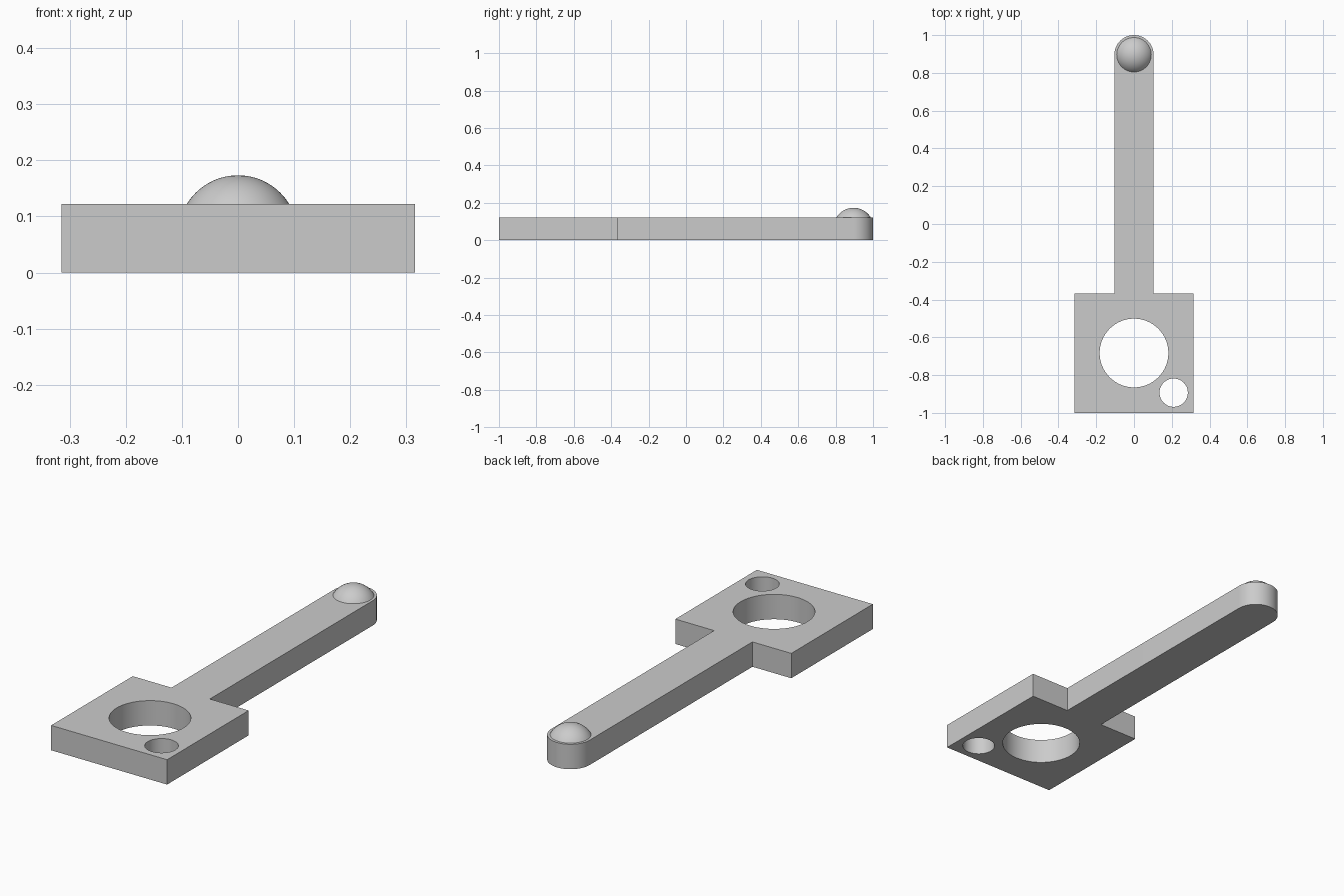
import bpy, bmesh, math

if "Cube" in bpy.data.objects:
    bpy.data.objects.remove(bpy.data.objects["Cube"])

T = 0.122          # plate thickness
END_Y = 0.896      # centre of the rounded arm end
ARM = 0.104        # arm half width

grey = bpy.data.materials.new("plain_grey")
grey.diffuse_color = (0.6, 0.6, 0.6, 1)
grey.use_nodes = True
grey.node_tree.nodes["Principled BSDF"].inputs["Base Color"].default_value = grey.diffuse_color


def finish(bm, name):
    bmesh.ops.recalc_face_normals(bm, faces=bm.faces)
    me = bpy.data.meshes.new(name)
    bm.to_mesh(me)
    bm.free()
    me.materials.append(grey)
    ob = bpy.data.objects.new(name, me)
    bpy.context.collection.objects.link(ob)
    bpy.ops.object.select_all(action='DESELECT')
    ob.select_set(True)
    bpy.context.view_layer.objects.active = ob
    bpy.ops.object.shade_smooth_by_angle(angle=math.radians(30))
    return ob


def arc(cx, cy, r, a0, a1, n):
    return [(cx + r * math.cos(a0 + (a1 - a0) * i / n),
             cy + r * math.sin(a0 + (a1 - a0) * i / n)) for i in range(n + 1)]


def circle(cx, cy, r, n=64):
    return arc(cx, cy, r, 0, 2 * math.pi, n)[:-1]


# Body: square plate and round-ended arm, with two through holes
outline = [(-0.315, -0.367), (-0.315, -1), (0.315, -1), (0.315, -0.367), (ARM, -0.367)]
outline += arc(0, END_Y, ARM, 0, math.pi, 32)
outline += [(-ARM, -0.367)]
loops = [outline, circle(0, -0.683, 0.182), circle(0.21, -0.893, 0.075, 48)]

bm = bmesh.new()
edges = []
for pts in loops:
    vs = [bm.verts.new((x, y, 0)) for x, y in pts]
    edges += [bm.edges.new((vs[i - 1], vs[i])) for i in range(len(vs))]
bmesh.ops.triangle_fill(bm, use_beauty=True, use_dissolve=False, edges=edges, normal=(0, 0, 1))
ext = bmesh.ops.extrude_face_region(bm, geom=bm.faces[:], use_keep_orig=True)
top = [g for g in ext["geom"] if isinstance(g, bmesh.types.BMVert)]
bmesh.ops.translate(bm, vec=(0, 0, T), verts=top)
finish(bm, "handle_plate")

# Dome: spherical cap on the arm end
R, CZ = 0.107, 0.0663
bm = bmesh.new()
tip = bm.verts.new((0, END_Y, CZ + R))
prev = None
N, RINGS, MAXA = 48, 12, math.radians(59)
for k in range(1, RINGS + 1):
    a = MAXA * k / RINGS
    ring = [bm.verts.new((x, y, CZ + R * math.cos(a)))
            for x, y in circle(0, END_Y, R * math.sin(a), N)]
    for i in range(N):
        if prev is None:
            bm.faces.new((tip, ring[i - 1], ring[i]))
        else:
            bm.faces.new((prev[i - 1], ring[i - 1], ring[i], prev[i]))
    prev = ring
bm.faces.new(prev)
finish(bm, "end_dome")
